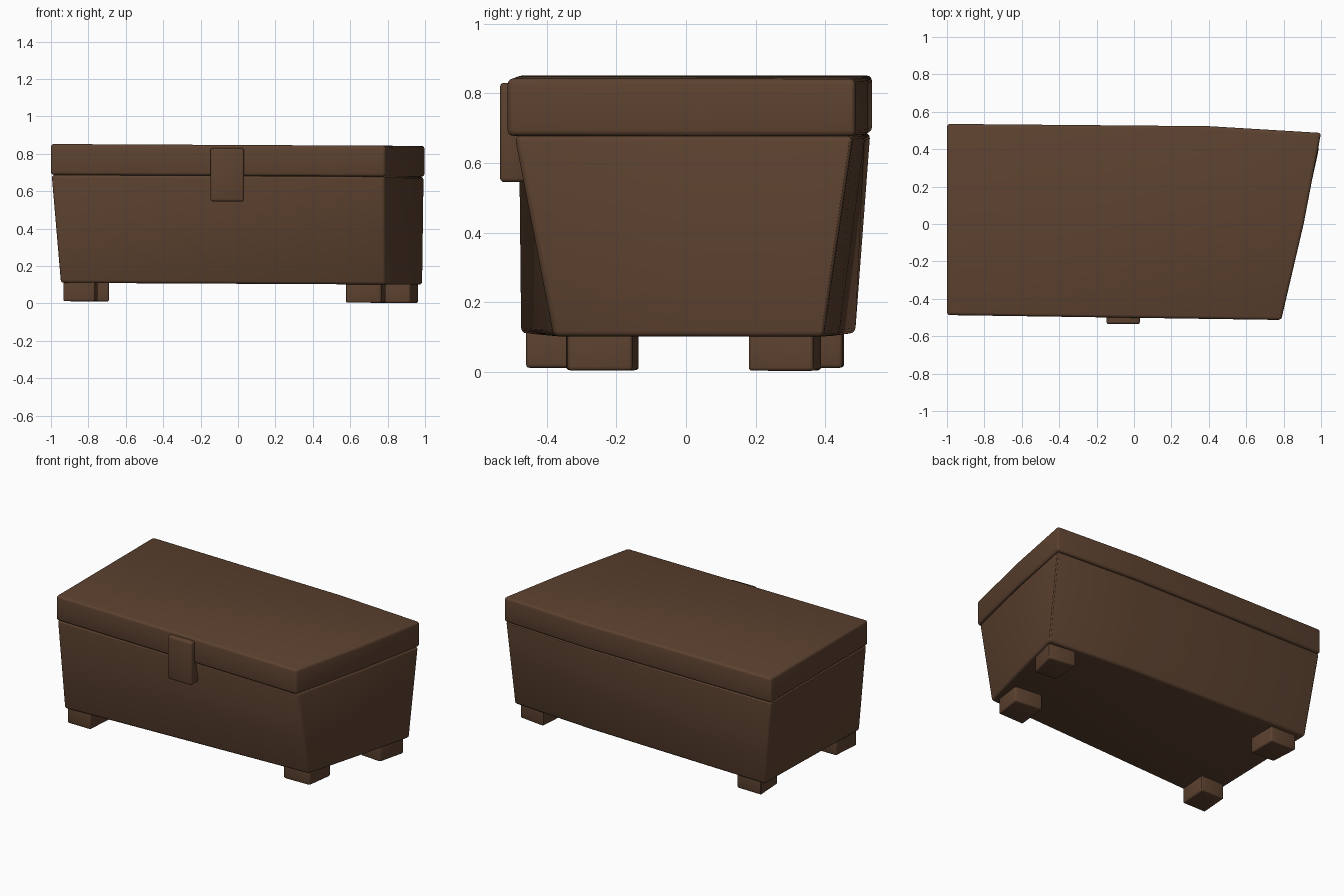
import bpy
import bmesh

cube = bpy.data.objects.get("Cube")
if cube:
    bpy.data.objects.remove(cube, do_unlink=True)

# Single wood colour
wood = bpy.data.materials.new("dark brown wood")
wood.use_nodes = True
brown = (0.108, 0.054, 0.029, 1)
wood.diffuse_color = brown
wood.node_tree.nodes["Principled BSDF"].inputs["Base Color"].default_value = brown

LEAN = -0.005  # the whole chest sinks slightly toward +x


def block(name, low, z0, high, z1, radius):
    """Rounded solid lofted between two outlines, each listed clockwise."""
    bm = bmesh.new()
    rings = [[bm.verts.new((x, y, z + LEAN * x)) for x, y in ring]
             for ring, z in ((low, z0), (high, z1))]
    bm.faces.new(rings[0])
    bm.faces.new(rings[1])
    n = len(low)
    for i in range(n):
        j = (i + 1) % n
        bm.faces.new((rings[0][i], rings[0][j], rings[1][j], rings[1][i]))
    bmesh.ops.recalc_face_normals(bm, faces=bm.faces)
    mesh = bpy.data.meshes.new(name)
    bm.to_mesh(mesh)
    bm.free()
    obj = bpy.data.objects.new(name, mesh)
    bpy.context.collection.objects.link(obj)
    mesh.materials.append(wood)
    bevel = obj.modifiers.new("rounded_edges", 'BEVEL')
    bevel.width = radius
    bevel.segments = 3
    bevel.limit_method = 'ANGLE'
    bpy.ops.object.select_all(action='DESELECT')
    obj.select_set(True)
    bpy.context.view_layer.objects.active = obj
    bpy.ops.object.modifier_apply(modifier=bevel.name)
    bpy.ops.object.shade_smooth_by_angle()
    return obj


# Lid: skewed slab with gently bowed back and right edges
lid = [(-1, .535), (.4, .523), (1, .487), (.907, 0), (.787, -.513), (-1, -.487)]
block("lid", lid, .682, lid, .847, .016)

# Body: tapers toward the floor
rim = [(-.996, .53), (.4, .515), (.995, .48), (.9, 0), (.785, -.493), (-.996, -.48)]
base = [(-.92, .487), (.4, .44), (.988, .395), (.89, 0), (.788, -.38), (-.947, -.475)]
block("chest_body", base, .105, rim, .682, .016)

# Latch plate over the front seam
latch = [(-.147, -.46), (.032, -.46), (.032, -.535), (-.147, -.535)]
block("latch", latch, .545, latch, .83, .012)

# Four feet, each following the skew of its corner
feet = {
    "front_right_foot": [(.575, -.345), (.6, -.135), (.79, -.155), (.765, -.34)],
    "back_right_foot": [(.765, .19), (.78, .39), (.965, .365), (.92, .18)],
    "front_left_foot": [(-.935, -.46), (-.92, -.265), (-.75, -.265), (-.765, -.46)],
    "back_left_foot": [(-.86, .265), (-.872, .455), (-.69, .45), (-.69, .26)],
}
for name, outline in feet.items():
    block(name, outline, .007, outline, .14, .01)
